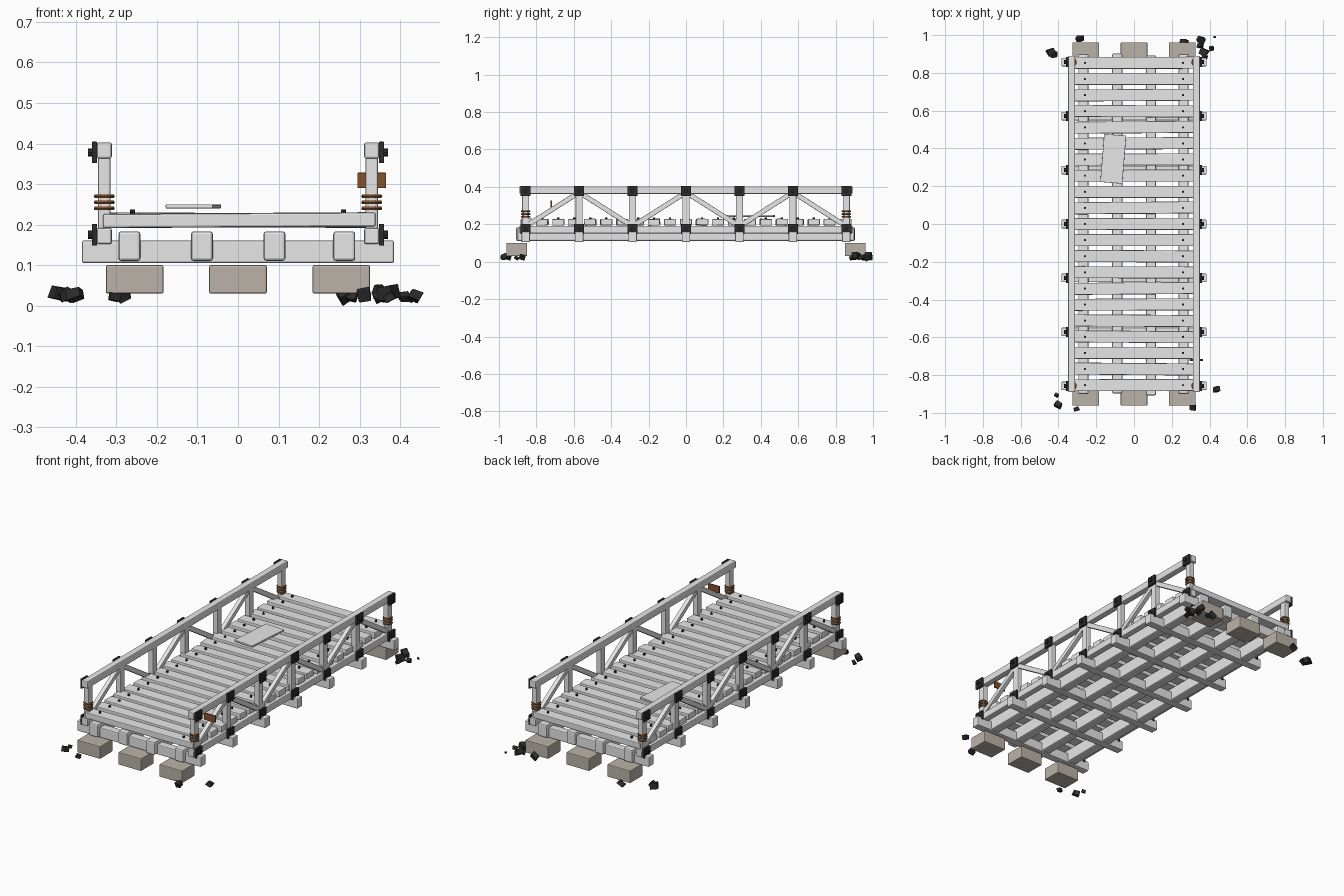
import bpy, bmesh, math, random
from mathutils import Vector, Euler

random.seed(4)
if "Cube" in bpy.data.objects:
    bpy.data.objects.remove(bpy.data.objects["Cube"])


def material(name, rgb):
    m = bpy.data.materials.new(name)
    m.use_nodes = True
    m.diffuse_color = (*rgb, 1)
    node = next(n for n in m.node_tree.nodes if n.type == 'BSDF_PRINCIPLED')
    node.inputs["Base Color"].default_value = (*rgb, 1)
    return m


WOOD = material("pale_grey_wood", (0.8, 0.8, 0.8))
STONE = material("warm_grey_stone", (0.5, 0.45, 0.4))
IRON = material("black_iron", (0.025, 0.025, 0.025))
ROPE = material("brown_rope", (0.23, 0.085, 0.025))


def finish(name, bm, loc, rot, mat, bevel=0.0):
    mesh = bpy.data.meshes.new(name)
    bm.to_mesh(mesh)
    bm.free()
    mesh.materials.append(mat)
    ob = bpy.data.objects.new(name, mesh)
    ob.location, ob.rotation_euler = loc, rot
    bpy.context.collection.objects.link(ob)
    if bevel:
        mod = ob.modifiers.new("soft_edges", 'BEVEL')
        mod.width, mod.segments = bevel, 2
    return ob


def box(name, size, loc, mat=WOOD, rot=(0, 0, 0), bevel=0.005, jitter=0.0):
    bm = bmesh.new()
    bmesh.ops.create_cube(bm, size=1)
    for v in bm.verts:
        v.co = Vector(a * b * (1 + random.uniform(-jitter, jitter))
                      for a, b in zip(v.co, size))
    return finish(name, bm, loc, rot, mat, bevel)


def bolt(name, radius, depth, loc, rot=(0, 0, 0)):
    bm = bmesh.new()
    bmesh.ops.create_cone(bm, cap_ends=True, segments=8, radius1=radius,
                          radius2=radius, depth=depth)
    return finish(name, bm, loc, rot, IRON)


def rope_ring(loc):
    bpy.ops.mesh.primitive_torus_add(major_segments=16, minor_segments=6,
                                     major_radius=0.021, minor_radius=0.005,
                                     location=loc)
    ob = bpy.context.object
    ob.name = "rope_ring"
    ob.data.materials.append(ROPE)
    bpy.ops.object.shade_smooth_by_angle()


BAY = 0.2857
joints = [(i - 3) * BAY for i in range(7)]

# Foundation stones under both ends
for end in (-1, 1):
    for x in (-0.255, 0, 0.255):
        box("foundation_stone", (0.142, 0.112, 0.07), (x, end * 0.905, 0.065),
            STONE, bevel=0.004)

# Long stringers and the cross beams carrying the railings
for x in (-0.268, -0.089, 0.09, 0.262):
    box("stringer", (0.054, 1.8, 0.073), (x, random.uniform(-0.008, 0.008), 0.147),
        bevel=0.007)
for y in joints:
    box("cross_beam", (0.77, 0.045, 0.056), (0, y, 0.133))

# Deck planks, slightly uneven, with nails near the ends
for i in range(21):
    y = (i - 10) * 0.0853
    box("deck_plank", (0.67 + random.uniform(-0.008, 0.008), 0.063, 0.034),
        (random.uniform(-0.004, 0.004), y, 0.211), bevel=0.004,
        rot=(random.uniform(-0.03, 0.03), random.uniform(-0.006, 0.006),
             random.uniform(-0.01, 0.01)))
    for x in (-0.26, 0.26):
        bolt("deck_nail", 0.006, 0.012, (x, y, 0.231))
box("loose_plank", (0.117, 0.255, 0.01), (-0.11, 0.345, 0.245),
    rot=(0, 0, -0.08), bevel=0.002)

# Truss railings on both sides
for side in (-1, 1):
    x = side * 0.33
    for z in (0.172, 0.383):
        box("railing_chord", (0.037, 1.78, 0.04), (x, 0, z))
    for i, y in enumerate(joints):
        box("railing_post", (0.03, 0.038, 0.24), (x, y, 0.275), bevel=0.004)
        for z in (0.175, 0.378):
            box("joint_plate", (0.012, 0.054, 0.053), (side * 0.354, y, z),
                IRON, bevel=0.001)
            bolt("joint_bolt", 0.01, 0.012, (side * 0.364, y, z),
                 (0, math.pi / 2, 0))
        # Zigzag braces
        if i < 6:
            rise = 0.175 * (1 if i % 2 == 0 else -1)
            run = BAY - 0.01
            box("diagonal_brace", (0.024, math.hypot(run, rise), 0.026),
                (x, y + BAY / 2, 0.28), rot=(math.atan2(rise, run), 0, 0),
                bevel=0.003)
    # Rope lashing on the end posts
    for y in (joints[0], joints[-1]):
        for z in (0.24, 0.255, 0.27):
            rope_ring((x, y, z))

# Small hanging board at the front of the left railing
box("hanging_board", (0.07, 0.008, 0.038), (0.33, -0.72, 0.309), ROPE, bevel=0.001)

# Dark rubble scattered at the corners: x, y, size
rubble = [(-0.44, 0.91, 0.042), (-0.425, 0.895, 0.035), (-0.285, 0.98, 0.035),
          (0.265, 0.96, 0.038), (0.28, 0.95, 0.025), (0.355, 0.975, 0.04),
          (0.37, 0.91, 0.042), (0.35, 0.945, 0.028), (0.375, 0.885, 0.025),
          (0.41, 0.93, 0.025), (0.427, 0.99, 0.013),
          (-0.41, -0.905, 0.022), (-0.4, -0.955, 0.037),
          (-0.305, -0.98, 0.026), (0.312, -0.97, 0.034), (0.437, -0.875, 0.032)]
for x, y, s in rubble:
    rot = Euler([random.uniform(-0.6, 0.6) for _ in range(3)])
    box("rubble_chunk", (s, s * 0.8, s * 0.75), (x, y, 0.006 + s * 0.6), IRON, rot,
        bevel=0.002, jitter=0.2)
